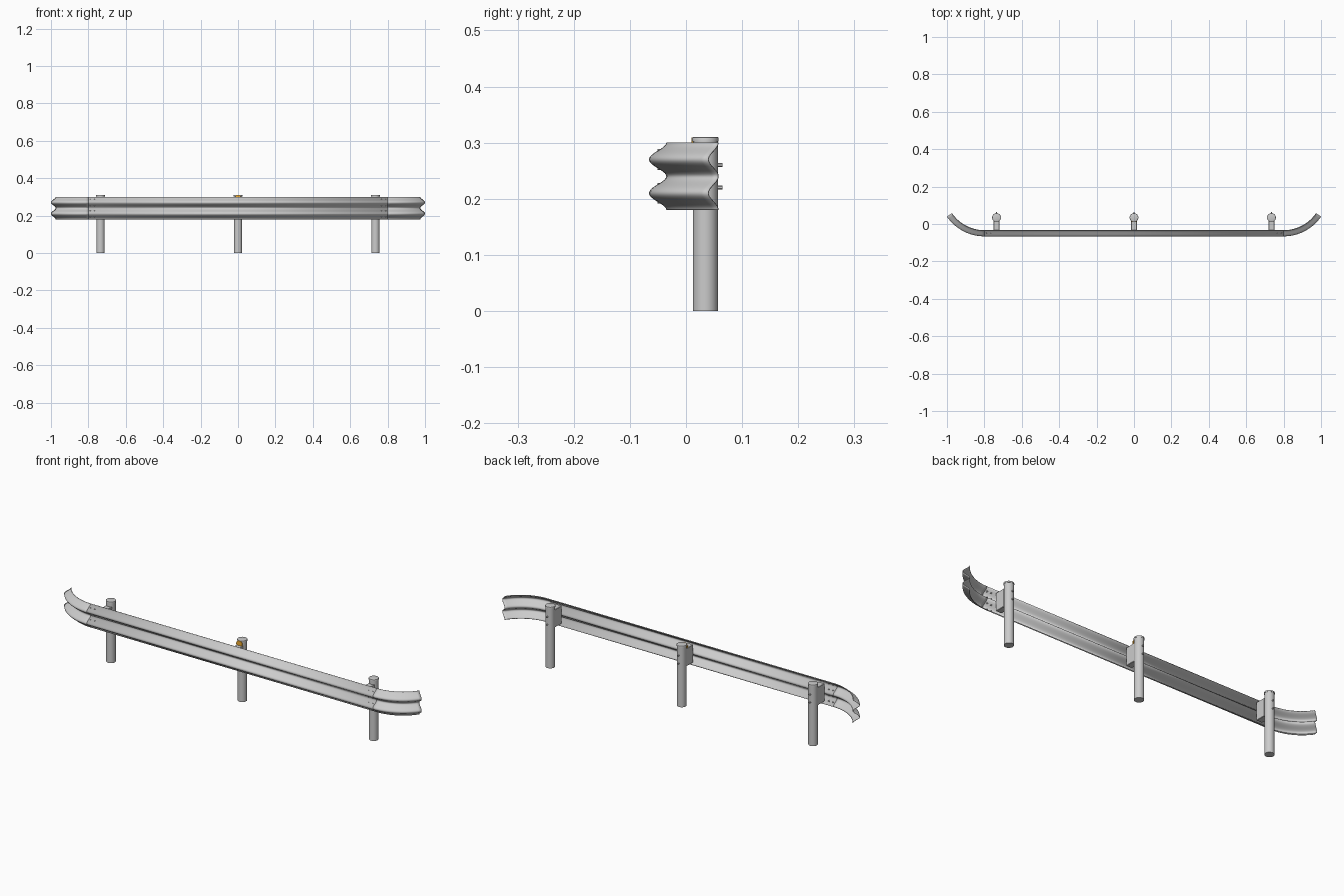
import bpy, bmesh, math
from mathutils import Vector, Matrix

if "Cube" in bpy.data.objects:
    bpy.data.objects.remove(bpy.data.objects["Cube"])

FRONT, BACK = -0.065, -0.034      # rail crest and trough depth
Z0, Z1 = 0.18, 0.30               # rail bottom and top
BEND_X, RADIUS, ANGLE = 0.8, 0.242, math.radians(55.5)


def finish(obj, angle=35):
    bpy.ops.object.select_all(action='DESELECT')
    obj.select_set(True)
    bpy.context.view_layer.objects.active = obj
    bpy.ops.object.shade_smooth_by_angle(angle=math.radians(angle))
    return obj


def make(name, bm):
    bmesh.ops.recalc_face_normals(bm, faces=bm.faces[:])
    me = bpy.data.meshes.new(name)
    bm.to_mesh(me)
    bm.free()
    obj = bpy.data.objects.new(name, me)
    bpy.context.collection.objects.link(obj)
    return obj


def cyl(name, r, depth, loc, sides=32, along_y=False, bevel=0.0):
    bm = bmesh.new()
    bmesh.ops.create_cone(bm, cap_ends=True, segments=sides,
                          radius1=r, radius2=r, depth=depth)
    if bevel:
        rim = [e for e in bm.edges if all(v.co.z > 0 for v in e.verts)]
        bmesh.ops.bevel(bm, geom=rim, offset=bevel, segments=2,
                        profile=0.5, affect='EDGES')
    if along_y:
        bm.transform(Matrix.Rotation(math.pi / 2, 4, 'X'))
    bm.transform(Matrix.Translation(loc))
    return finish(make(name, bm))


def depth_at(z):
    wave = math.cos((z - Z0) / (Z1 - Z0) * 4 * math.pi)
    return (FRONT + BACK) / 2 + (BACK - FRONT) / 2 * wave


def sweep(name, stations):
    """Loft the W profile through (x, y shift, turn angle) stations."""
    bm = bmesh.new()
    rows = []
    for x, y, a in stations:
        row = []
        for i in range(41):
            z = Z0 + (Z1 - Z0) * i / 40
            d = depth_at(z) - FRONT
            s = 1 if x > 0 else -1
            row.append(bm.verts.new((x - s * d * math.sin(a),
                                     FRONT + y + d * math.cos(a), z)))
        rows.append(row)
    for a, b in zip(rows, rows[1:]):
        for i in range(40):
            bm.faces.new((a[i], b[i], b[i + 1], a[i + 1]))
    obj = make(name, bm)
    mod = obj.modifiers.new("sheet", 'SOLIDIFY')
    mod.thickness = 0.002
    mod.offset = 0
    return finish(obj, 50)


# Straight rail and the two curved end wings
sweep("rail", [(-BEND_X, 0, 0), (BEND_X, 0, 0)])
for side, label in ((-1, "left"), (1, "right")):
    arc = [ANGLE * k / 16 for k in range(17)]
    sweep("end_wing_" + label,
          [(side * (BEND_X + RADIUS * math.sin(a)),
            RADIUS * (1 - math.cos(a)), a) for a in arc])
    # Splice bolts on the back of the joint
    for x in (0.767, 0.79):
        for z in (0.195, 0.225, 0.255, 0.285):
            cyl("splice_bolt_" + label, 0.0035, 0.006,
                (side * x, depth_at(z) + 0.002, z), 6, True)

# Posts with caps, spacer blocks and bolts
for x, label in ((-0.735, "left"), (0, "middle"), (0.735, "right")):
    cyl("post_" + label, 0.0222, 0.303, (x, 0.0345, 0.1515))
    cyl("post_cap_" + label, 0.0235, 0.008, (x, 0.0345, 0.306), bevel=0.002)
    bm = bmesh.new()
    bmesh.ops.create_cube(bm, size=1)
    bm.transform(Matrix.Translation((x, -0.007, 0.24))
                 @ Matrix.Diagonal((0.032, 0.054, 0.09, 1)))
    bmesh.ops.bevel(bm, geom=bm.edges[:], offset=0.0015, segments=1,
                    affect='EDGES')
    make("spacer_block_" + label, bm)
    for z in (0.22, 0.26):
        cyl("post_bolt_" + label, 0.0035, 0.012, (x, 0.059, z), 6, True)

# Amber reflector on the middle post
reflector = cyl("reflector", 0.017, 0.004, (0, 0.0115, 0.292), 24, True)
amber = bpy.data.materials.new("amber")
amber.diffuse_color = (0.9, 0.42, 0.03, 1)
amber.use_nodes = True
amber.node_tree.nodes["Principled BSDF"].inputs["Base Color"].default_value = amber.diffuse_color
reflector.data.materials.append(amber)
